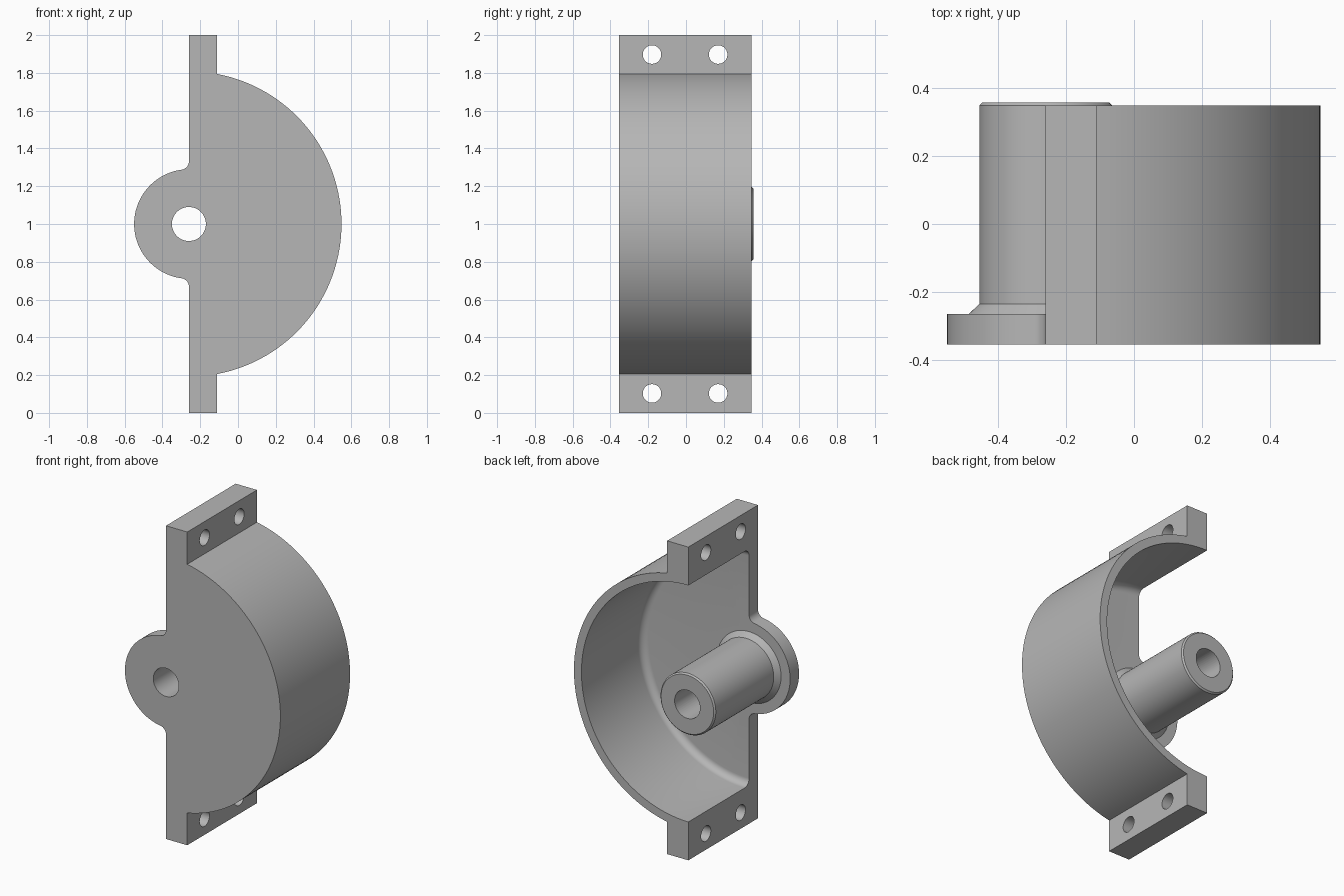
import bpy, bmesh, math
from mathutils import Vector, Matrix

if "Cube" in bpy.data.objects:
    bpy.data.objects.remove(bpy.data.objects["Cube"])

AX, AZ = -0.26, 1.0                      # shared axis of shell, boss and bore
FRONT, FLOOR, BACK, TIP = -0.355, -0.265, 0.348, 0.358
R_OUT, R_IN, R_EAR, R_BOSS, R_BORE = 0.808, 0.755, 0.29, 0.195, 0.09

grey = bpy.data.materials.new("grey metal")
grey.diffuse_color = (0.47, 0.47, 0.47, 1)
grey.use_nodes = True
grey.node_tree.nodes["Principled BSDF"].inputs["Base Color"].default_value = grey.diffuse_color


def finish(name, bm):
    bmesh.ops.remove_doubles(bm, verts=bm.verts, dist=1e-5)
    bmesh.ops.recalc_face_normals(bm, faces=bm.faces)
    me = bpy.data.meshes.new(name)
    bm.to_mesh(me)
    bm.free()
    me.materials.append(grey)
    ob = bpy.data.objects.new(name, me)
    bpy.context.collection.objects.link(ob)
    return ob


def arc(cx, cz, r, a0, a1, n):
    return [(cx + r * math.cos(math.radians(a0 + (a1 - a0) * i / n)),
             cz + r * math.sin(math.radians(a0 + (a1 - a0) * i / n))) for i in range(n + 1)]


def extrude(name, pts, y0, y1):
    bm = bmesh.new()
    face = bm.faces.new([bm.verts.new((x, y0, z)) for x, z in pts])
    out = bmesh.ops.extrude_face_region(bm, geom=[face])
    bmesh.ops.translate(bm, vec=(0, y1 - y0, 0),
                        verts=[v for v in out["geom"] if isinstance(v, bmesh.types.BMVert)])
    return finish(name, bm)


def revolve(name, profile, steps=96):
    """Spin (radius, y) points around the shared axis."""
    bm = bmesh.new()
    vs = [bm.verts.new((AX + r, y, AZ)) for r, y in profile]
    es = [bm.edges.new(p) for p in zip(vs, vs[1:])]
    bmesh.ops.spin(bm, geom=vs + es, cent=(AX, 0, AZ), axis=(0, 1, 0),
                   angle=2 * math.pi, steps=steps, use_merge=False)
    return finish(name, bm)


def cylinder(name, centre, axis, r, depth):
    bm = bmesh.new()
    rot = Vector((0, 0, 1)).rotation_difference(Vector(axis)).to_matrix().to_4x4()
    bmesh.ops.create_cone(bm, cap_ends=True, segments=48, radius1=r, radius2=r,
                          depth=depth, matrix=Matrix.Translation(centre) @ rot)
    return finish(name, bm)


def combine(target, tool, operation):
    mod = target.modifiers.new(operation.lower(), 'BOOLEAN')
    mod.operation, mod.object, mod.solver = operation, tool, 'EXACT'
    bpy.context.view_layer.objects.active = target
    bpy.ops.object.modifier_apply(modifier=mod.name)
    bpy.data.objects.remove(tool)


# Half-round body with its two flanges
fx = -0.11
a = math.degrees(math.acos((fx - AX) / R_OUT))
outline = ([(AX, 0), (fx, 0)] + arc(AX, AZ, R_OUT, -a, a, 64) + [(fx, 2), (AX, 2)])
housing = extrude("housing", outline, FRONT, BACK)

# Hollow inside with a rounded floor corner
f = 0.045
corner = arc(R_IN - f, FLOOR + f, f, -90, 0, 8)
cavity = revolve("cavity_cutter", [(0, FLOOR)] + corner + [(R_IN, 0.5), (0, 0.5)], 128)
combine(housing, cavity, 'DIFFERENCE')

# Round ear on the front wall, blended into the straight edge
b = 0.045
dz = math.sqrt((R_EAR + b) ** 2 - b ** 2)
t = math.degrees(math.atan2(dz, b))
ear = ([(-0.2, AZ - dz), (-0.2, AZ + dz)]
       + arc(AX - b, AZ + dz, b, 0, -t, 8)
       + arc(AX, AZ, R_EAR, 180 - t, 180 + t, 48)[1:-1]
       + arc(AX - b, AZ - dz, b, t, 0, 8))
combine(housing, extrude("ear", ear, FRONT, FLOOR), 'UNION')

# Boss with a conical foot and a chamfered tip
boss = revolve("boss", [(0, -0.31), (0.226, -0.31), (0.226, FLOOR), (R_BOSS, FLOOR + 0.03),
                        (R_BOSS, TIP - 0.009), (R_BOSS - 0.009, TIP), (0, TIP)])
combine(housing, boss, 'UNION')

# Bore through the boss
combine(housing, cylinder("bore_cutter", (AX, 0, AZ), (0, 1, 0), R_BORE, 2), 'DIFFERENCE')

# Bolt holes through the flanges
for y in (-0.18, 0.17):
    for z in (0.103, 1.897):
        combine(housing, cylinder("bolt_cutter", (-0.18, y, z), (1, 0, 0), 0.049, 0.5),
                'DIFFERENCE')

bpy.ops.object.select_all(action='DESELECT')
housing.select_set(True)
bpy.context.view_layer.objects.active = housing
bpy.ops.object.shade_smooth_by_angle(angle=math.radians(30))
